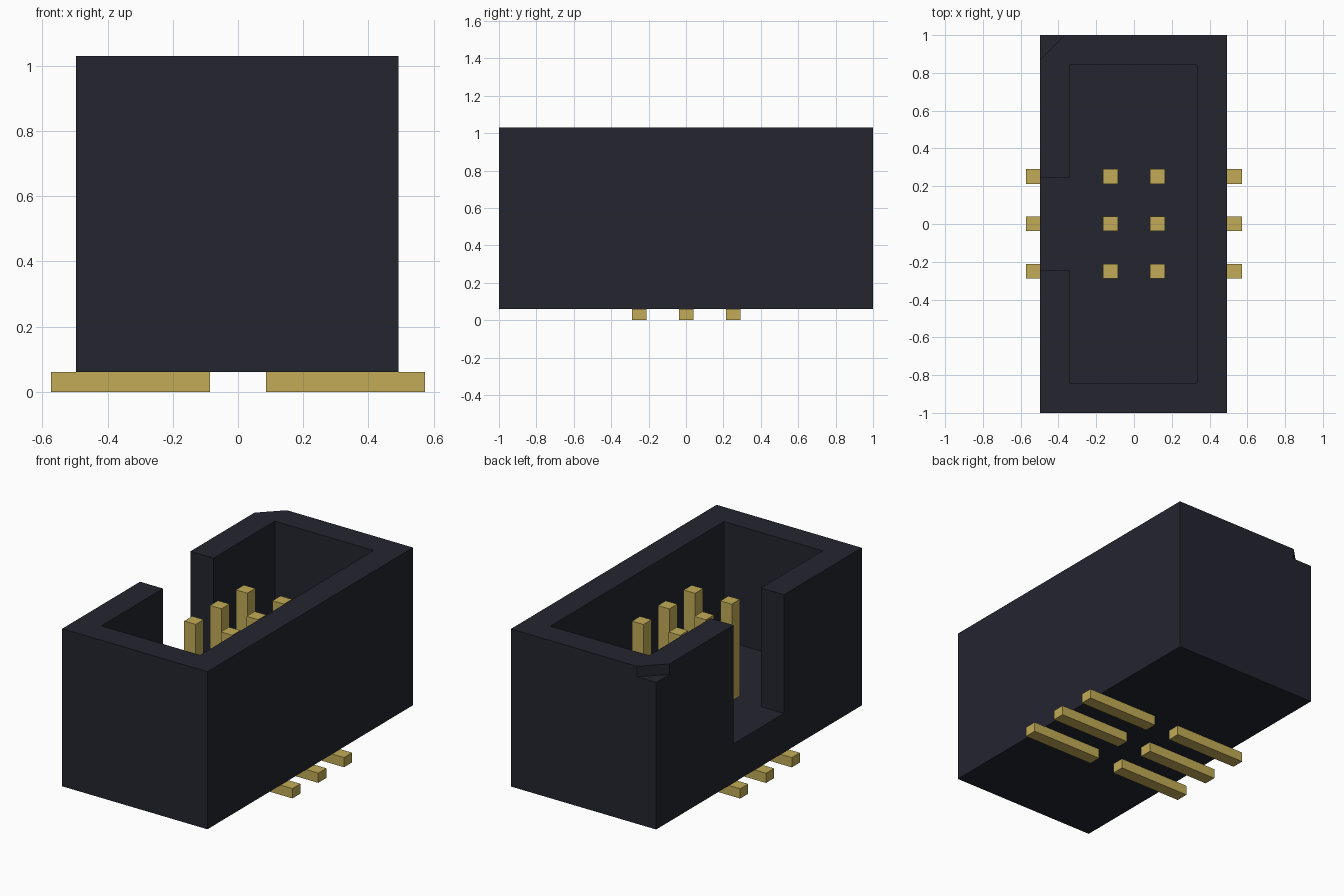
import bpy
import bmesh
from mathutils import Vector

cube = bpy.data.objects.get("Cube")
if cube:
    bpy.data.objects.remove(cube, do_unlink=True)


def make_material(name, rgb):
    mat = bpy.data.materials.new(name)
    mat.use_nodes = True
    colour = (*rgb, 1.0)
    mat.diffuse_color = colour
    mat.node_tree.nodes["Principled BSDF"].inputs["Base Color"].default_value = colour
    return mat


def prism(name, outline, direction, mat):
    """Extrude a closed outline of 3D points along a direction."""
    bm = bmesh.new()
    face = bm.faces.new([bm.verts.new(p) for p in outline])
    ext = bmesh.ops.extrude_face_region(bm, geom=[face], use_keep_orig=True)
    verts = [g for g in ext["geom"] if isinstance(g, bmesh.types.BMVert)]
    bmesh.ops.translate(bm, verts=verts, vec=Vector(direction))
    bmesh.ops.recalc_face_normals(bm, faces=bm.faces[:])
    mesh = bpy.data.meshes.new(name)
    bm.to_mesh(mesh)
    bm.free()
    mesh.materials.append(mat)
    obj = bpy.data.objects.new(name, mesh)
    bpy.context.collection.objects.link(obj)
    return obj


def vertical_prism(name, points, z0, z1, mat):
    return prism(name, [(x, y, z0) for x, y in points], (0, 0, z1 - z0), mat)


plastic = make_material("dark_plastic", (0.017, 0.018, 0.028))
gold = make_material("gold_metal", (0.54, 0.41, 0.096))

LEFT, RIGHT = 0.492, -0.497
BOTTOM, FLOOR, TOP = 0.06, 0.30, 1.03
OVER = 0.1

# Housing block
housing = vertical_prism(
    "housing", [(RIGHT, -1), (LEFT, -1), (LEFT, 1), (RIGHT, 1)], BOTTOM, TOP, plastic)

# Cavity with the keying slot through one long wall
cavity = vertical_prism("cavity_cutter", [
    (-0.34, -0.843), (0.333, -0.843), (0.333, 0.843), (-0.34, 0.843),
    (-0.34, 0.247), (RIGHT - OVER, 0.247), (RIGHT - OVER, -0.243), (-0.34, -0.243),
], FLOOR, TOP + OVER, plastic)

# Shallow corner mark for the first pin
corner = vertical_prism("corner_cutter", [
    (RIGHT - OVER, 0.87 - OVER), (RIGHT + 0.13 + OVER, 1 + OVER), (RIGHT - OVER, 1 + OVER),
], TOP - 0.065, TOP + OVER, plastic)

for cutter in (cavity, corner):
    cutter.hide_render = True
    mod = housing.modifiers.new(cutter.name, "BOOLEAN")
    mod.operation = "DIFFERENCE"
    mod.solver = "EXACT"
    mod.object = cutter

# Bake the cuts and drop the cutters
bpy.context.view_layer.update()
evaluated = housing.evaluated_get(bpy.context.evaluated_depsgraph_get())
cut_mesh = bpy.data.meshes.new_from_object(evaluated)
housing.modifiers.clear()
housing.data = cut_mesh
for cutter in (cavity, corner):
    bpy.data.objects.remove(cutter, do_unlink=True)

# Bent pins: upright post and foot running outwards
HALF = 0.039
INNER, OUTER, POST_TOP = 0.086, 0.573, 0.895
profile = [(INNER, 0), (OUTER, 0), (OUTER, BOTTOM), (INNER + 2 * HALF, BOTTOM),
           (INNER + 2 * HALF, POST_TOP), (INNER, POST_TOP)]
for side, label in ((1, "left"), (-1, "right")):
    for row, place in ((-1, "front"), (0, "middle"), (1, "back")):
        y = row * 0.251 + 0.001
        prism(f"pin_{label}_{place}",
              [(side * x, y - HALF, z) for x, z in profile], (0, 2 * HALF, 0), gold)
